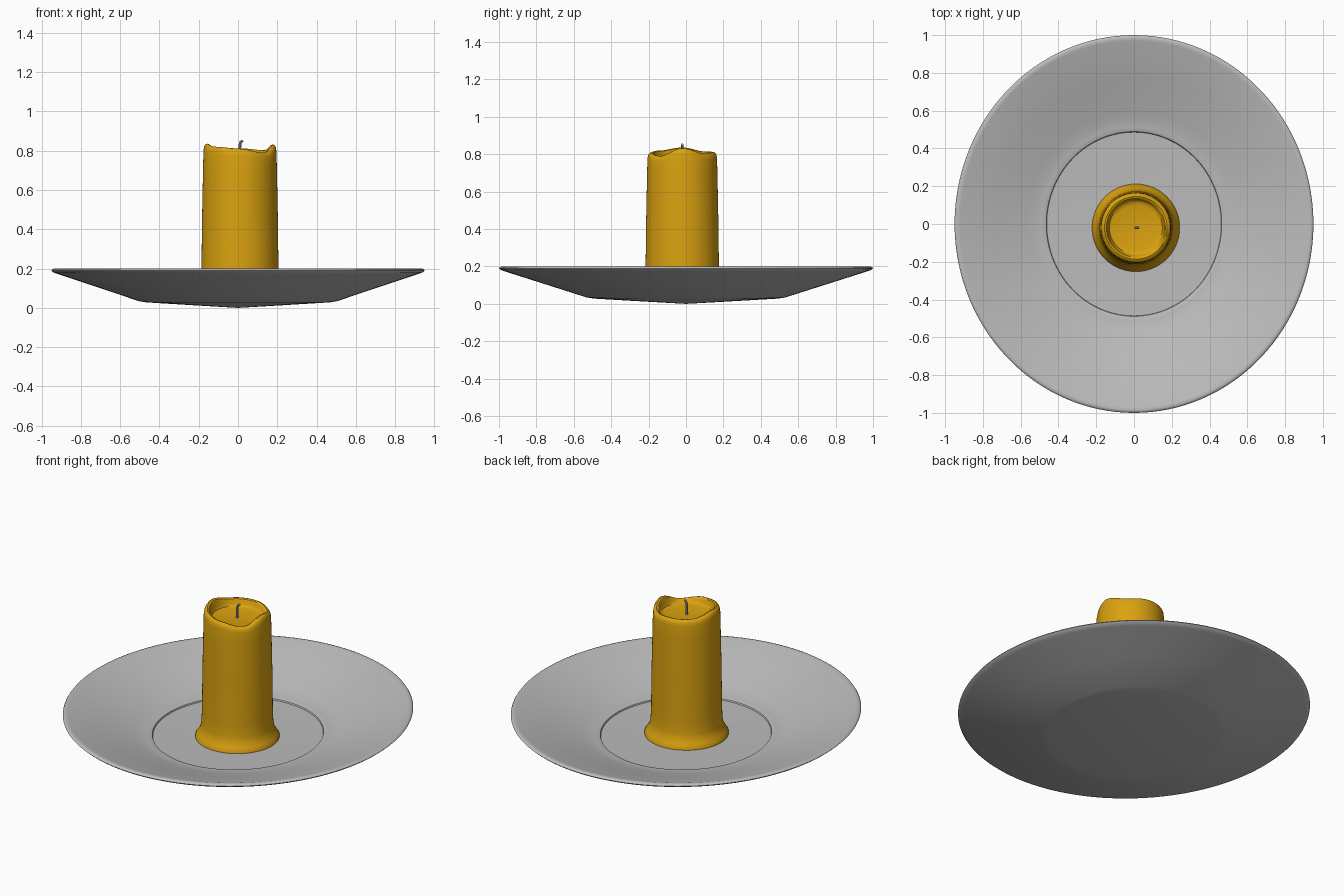
import bpy, bmesh, math
from mathutils import Vector

cube = bpy.data.objects.get("Cube")
if cube:
    bpy.data.objects.remove(cube, do_unlink=True)


def material(name, rgb, rough=0.5):
    m = bpy.data.materials.new(name)
    m.use_nodes = True
    m.diffuse_color = (*rgb, 1)
    bsdf = m.node_tree.nodes["Principled BSDF"]
    bsdf.inputs["Base Color"].default_value = (*rgb, 1)
    bsdf.inputs["Roughness"].default_value = rough
    return m


def finish(obj, mat, angle=40):
    obj.data.materials.append(mat)
    bpy.ops.object.select_all(action='DESELECT')
    obj.select_set(True)
    bpy.context.view_layer.objects.active = obj
    bpy.ops.object.shade_smooth_by_angle(angle=math.radians(angle))


def lathe(name, profile, mat, segments, place):
    """Loft rings of (radius, z, wave) points; radius 0 makes a pole."""
    bm = bmesh.new()
    rings = []
    for r, z, wave in profile:
        count = segments if r > 0 else 1
        rings.append([bm.verts.new(place(r, z, wave, math.tau * i / segments))
                      for i in range(count)])
    for a, b in zip(rings, rings[1:]):
        for i in range(segments):
            j = (i + 1) % segments
            if len(a) == 1:
                bm.faces.new((a[0], b[j], b[i]))
            elif len(b) == 1:
                bm.faces.new((a[i], a[j], b[0]))
            else:
                bm.faces.new((a[i], a[j], b[j], b[i]))
    bmesh.ops.recalc_face_normals(bm, faces=bm.faces[:])
    mesh = bpy.data.meshes.new(name)
    bm.to_mesh(mesh)
    bm.free()
    obj = bpy.data.objects.new(name, mesh)
    bpy.context.collection.objects.link(obj)
    finish(obj, mat)
    return obj


grey = material("plate grey", (0.50, 0.50, 0.50))
wax = material("golden wax", (0.70, 0.36, 0.005))
wick_grey = material("wick grey", (0.42, 0.42, 0.45))

# Shallow oval plate with a recessed centre
plate_profile = [(r, z, 0) for r, z in [
    (0, 0), (0.25, 0.014), (0.49, 0.028), (0.53, 0.034), (0.75, 0.104),
    (0.97, 0.174), (0.99, 0.181), (1.0, 0.19), (0.995, 0.197), (0.985, 0.2),
    (0.97, 0.197), (0.78, 0.137), (0.6, 0.081), (0.55, 0.067), (0.515, 0.061),
    (0.495, 0.06), (0.489, 0.057), (0.486, 0.049), (0.47, 0.048), (0, 0.048)]]
lathe("plate", plate_profile, grey, 128,
      lambda r, z, w, a: Vector((0.95 * r * math.cos(a), r * math.sin(a), z)))

# Melted rim heights every 45 degrees, starting at +x
RIM = [0.832, 0.803, 0.812, 0.815, 0.836, 0.82, 0.81, 0.79]
CENTRE = Vector((0.01, -0.02, 0))


def rim_offset(a):
    t = a / math.tau * len(RIM)
    i = int(t) % len(RIM)
    f = t - int(t)
    f = f * f * (3 - 2 * f)
    return RIM[i] * (1 - f) + RIM[(i + 1) % len(RIM)] * f - 0.81


# Candle with flared foot, wavy lip and hollow melt pool
candle_profile = [
    (0, 0.048, 0), (0.232, 0.048, 0), (0.232, 0.056, 0), (0.22, 0.075, 0),
    (0.206, 0.1, 0), (0.199, 0.13, 0), (0.196, 0.2, 0), (0.193, 0.45, 0),
    (0.188, 0.7, 0.2), (0.186, 0.775, 0.8), (0.183, 0.795, 1),
    (0.176, 0.806, 1), (0.166, 0.81, 1), (0.156, 0.806, 1), (0.15, 0.795, 0.8),
    (0.146, 0.782, 0.2), (0.14, 0.775, 0), (0.12, 0.77, 0), (0, 0.768, 0)]
lathe("candle", candle_profile, wax, 96,
      lambda r, z, w, a: CENTRE + Vector((r * math.cos(a), r * math.sin(a),
                                          z + w * rim_offset(a))))

# Bent wick
curve = bpy.data.curves.new("wick", 'CURVE')
curve.dimensions = '3D'
curve.bevel_depth = 0.007
curve.bevel_resolution = 2
curve.use_fill_caps = True
spline = curve.splines.new('POLY')
path = [(0, 0.765), (-0.001, 0.8), (0, 0.83), (0.004, 0.844), (0.014, 0.852)]
spline.points.add(len(path) - 1)
for point, (x, z) in zip(spline.points, path):
    point.co = (CENTRE.x + x, CENTRE.y, z, 1)
wick = bpy.data.objects.new("wick", curve)
bpy.context.collection.objects.link(wick)
bpy.ops.object.select_all(action='DESELECT')
wick.select_set(True)
bpy.context.view_layer.objects.active = wick
bpy.ops.object.convert(target='MESH')
finish(bpy.context.view_layer.objects.active, wick_grey)
